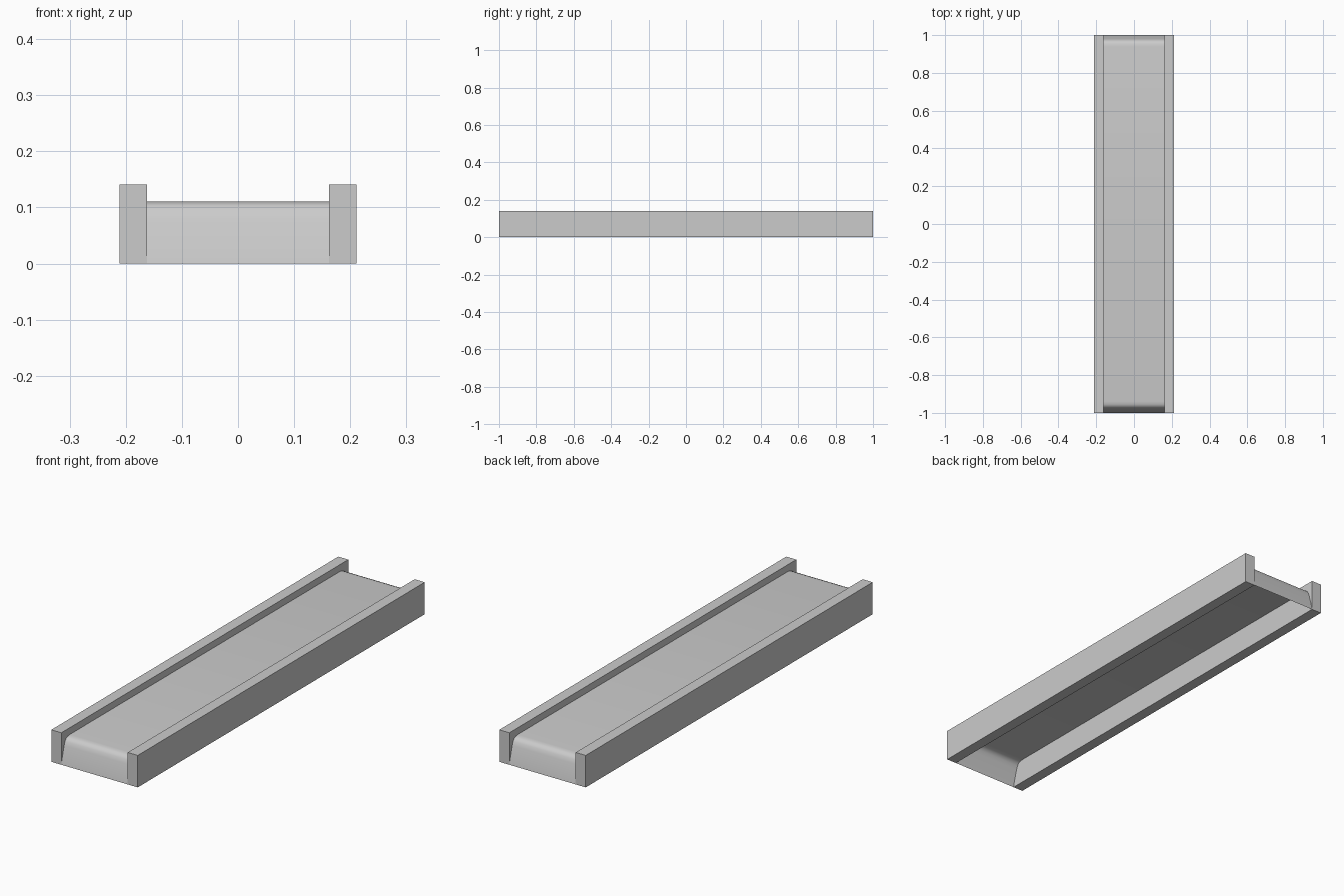
import bpy, bmesh

if "Cube" in bpy.data.objects:
    bpy.data.objects.remove(bpy.data.objects["Cube"])

LENGTH_HALF = 1.0
RAIL_IN, RAIL_OUT, RAIL_H = 0.162, 0.211, 0.141


def make_object(name, bm):
    bmesh.ops.recalc_face_normals(bm, faces=bm.faces[:])
    mesh = bpy.data.meshes.new(name)
    bm.to_mesh(mesh)
    bm.free()
    obj = bpy.data.objects.new(name, mesh)
    bpy.context.collection.objects.link(obj)
    return obj


# Side rails: plain square-edged bars
for side, label in ((-1, "left_rail"), (1, "right_rail")):
    bm = bmesh.new()
    bmesh.ops.create_cube(bm, size=1)
    bmesh.ops.scale(bm, vec=(RAIL_OUT - RAIL_IN, 2 * LENGTH_HALF, RAIL_H), verts=bm.verts)
    bmesh.ops.translate(bm, vec=(side * (RAIL_IN + RAIL_OUT) / 2, 0, RAIL_H / 2), verts=bm.verts)
    make_object(label, bm)

# Belt: open sheet that rolls over and down to the floor at both ends
half = [(-1.0, 0.0), (-0.996, 0.02), (-0.98, 0.078), (-0.974, 0.094),
        (-0.966, 0.104), (-0.955, 0.109), (-0.94, 0.111)]
profile = half + [(-y, z) for y, z in reversed(half)]
bm = bmesh.new()
rows = [[bm.verts.new((x, y, z)) for x in (-RAIL_IN, RAIL_IN)] for y, z in profile]
for a, b in zip(rows, rows[1:]):
    bm.faces.new((a[0], a[1], b[1], b[0])).smooth = True
belt = make_object("belt", bm)

# Make sure the belt faces outwards
if max(belt.data.polygons, key=lambda p: p.area).normal.z < 0:
    belt.data.flip_normals()
